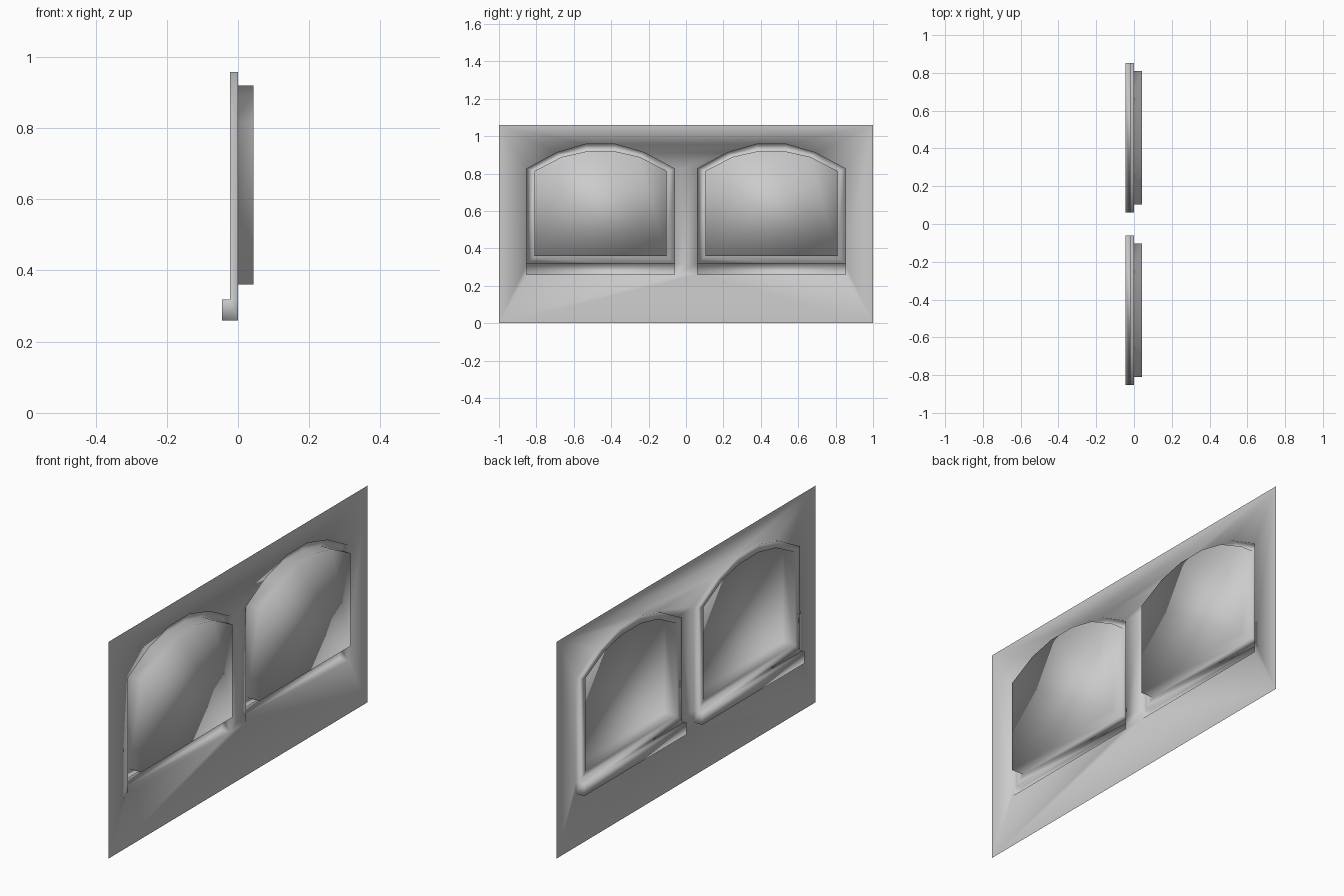
import bpy, bmesh

if "Cube" in bpy.data.objects:
    bpy.data.objects.remove(bpy.data.objects["Cube"])

WALL_H = 1.06
FRAME_X, SILL_X, PANE_X = -0.022, -0.045, 0.043
CENTRE_Y = 0.4565

bm = bmesh.new()


def loop(x, pts):
    return [bm.verts.new((x, y, z)) for y, z in pts]


def bridge(a, b, closed=False):
    n = len(a)
    for i in range(n if closed else n - 1):
        j = (i + 1) % n
        bm.faces.new((a[i], a[j], b[j], b[i]))


def arch(cy, base, pts):
    """Open-bottom outline: base left, faceted arch, base right."""
    left = [(-w, z) for w, z in pts]
    right = [(w, z) for w, z in reversed(pts)]
    side = pts[0][0]
    return [(cy + o, z) for o, z in [(-side, base)] + left + right + [(side, base)]]


def ring_edges(vs):
    return [bm.edges.get((a, b)) or bm.edges.new((a, b))
            for a, b in zip(vs, vs[1:] + vs[:1])]


OUTER = [(0.395, 0.826), (0.235, 0.912), (0.08, 0.957)]
INNER = [(0.353, 0.814), (0.208, 0.889), (0.075, 0.919)]

# Wall outline
fill_edges = ring_edges(loop(0, [(-1, 0), (1, 0), (1, WALL_H), (-1, WALL_H)]))

for cy in (-CENTRE_Y, CENTRE_Y):
    outer = arch(cy, 0.318, OUTER)
    inner = arch(cy, 0.36, INNER)
    y0, y1 = outer[0][0], outer[-1][0]

    # Raised frame around the opening
    wall_rim = loop(0, outer)
    front = loop(FRAME_X, outer)
    lip = loop(FRAME_X, inner)
    bridge(wall_rim, front)
    bridge(front, lip, True)

    # Deep reveal and recessed pane
    back = loop(PANE_X, inner)
    bridge(lip, back, True)
    bm.faces.new(back)

    # Sill below the frame
    low = loop(0, [(y0, 0.26), (y1, 0.26)])
    nose_top = loop(SILL_X, [(y0, 0.318), (y1, 0.318)])
    nose_low = loop(SILL_X, [(y0, 0.26), (y1, 0.26)])
    bridge([front[0], front[-1]], nose_top)
    bridge(nose_top, nose_low)
    bridge(nose_low, low)
    for k, e in ((0, 0), (1, -1)):
        bm.faces.new((wall_rim[e], low[k], nose_low[k], nose_top[k], front[e]))

    fill_edges += ring_edges([low[0]] + wall_rim + [low[1]])

# Wall sheet with the two window openings
bmesh.ops.triangle_fill(bm, use_beauty=True, edges=fill_edges, normal=(-1, 0, 0))
bmesh.ops.recalc_face_normals(bm, faces=bm.faces)
flat = [f for f in bm.faces if all(abs(v.co.x) < 1e-6 for v in f.verts)]
if flat and flat[0].normal.x > 0:
    bmesh.ops.reverse_faces(bm, faces=bm.faces)
for f in bm.faces:
    f.smooth = True

mesh = bpy.data.meshes.new("window_wall")
bm.to_mesh(mesh)
bm.free()
wall = bpy.data.objects.new("window_wall", mesh)
bpy.context.collection.objects.link(wall)
